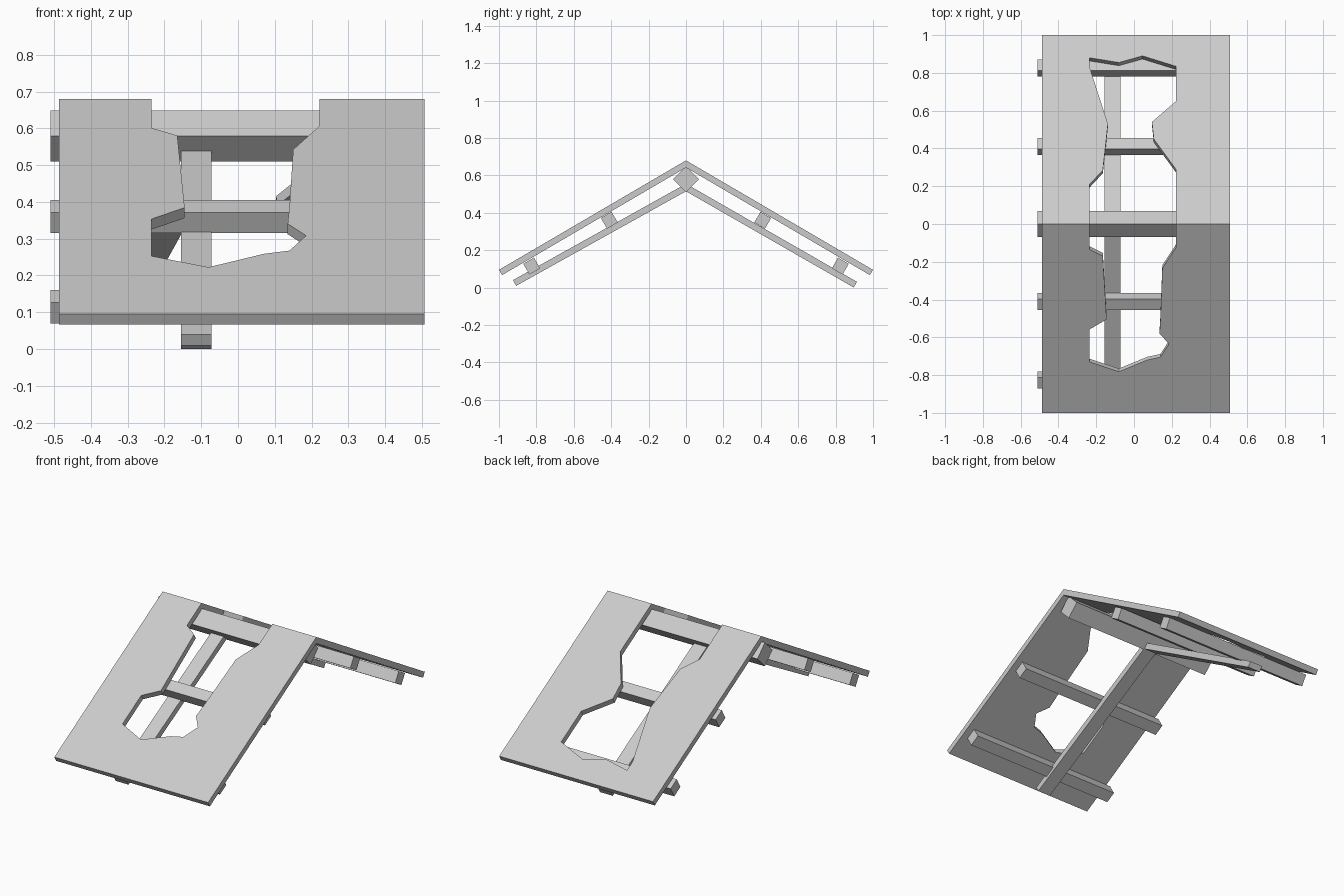
import bpy, bmesh, math
from mathutils import Vector, Matrix

cube = bpy.data.objects.get("Cube")
if cube:
    bpy.data.objects.remove(cube, do_unlink=True)

GREY = (0.6, 0.6, 0.6, 1)
mat = bpy.data.materials.new("plain grey")
mat.use_nodes = True
mat.diffuse_color = GREY
shader = mat.node_tree.nodes["Principled BSDF"]
shader.inputs["Base Color"].default_value = GREY

RIDGE, SLOPE, THICK = 0.68, 0.585, 0.033
ANGLE = math.atan(SLOPE)
LEFT_EDGE, RIGHT_EDGE = 0.507, -0.487


def finish(bm, name):
    bmesh.ops.remove_doubles(bm, verts=bm.verts, dist=0.0002)
    bmesh.ops.recalc_face_normals(bm, faces=bm.faces)
    mesh = bpy.data.meshes.new(name)
    bm.to_mesh(mesh)
    bm.free()
    mesh.materials.append(mat)
    obj = bpy.data.objects.new(name, mesh)
    bpy.context.collection.objects.link(obj)
    return obj


def bridge(bm, upper, lower, skip=lambda a, b: False):
    """Close two matching outlines into a solid."""
    top = [bm.verts.new(p) for p in upper]
    low = [bm.verts.new(p) for p in lower]
    bm.faces.new(top)
    bm.faces.new(low[::-1])
    for i in range(len(top)):
        j = (i + 1) % len(top)
        if not skip(upper[i], upper[j]):
            bm.faces.new((top[i], low[i], low[j], top[j]))


def add_slab(bm, side, hole):
    """One sloping sheet; hole lists (x, distance from ridge), left to right."""
    outline = [(RIGHT_EDGE, 1), (LEFT_EDGE, 1), (LEFT_EDGE, 0)]
    outline += hole + [(RIGHT_EDGE, 0)]
    upper, lower = [], []
    for x, d in outline:
        p = Vector((x, side * d, RIDGE - SLOPE * d))
        if d == 0:  # mitred along the ridge
            drop = Vector((0, 0, -THICK / math.cos(ANGLE)))
        else:
            drop = Vector((0, -side * math.sin(ANGLE), -math.cos(ANGLE))) * THICK
        upper.append(p)
        lower.append(p + drop)
    bridge(bm, upper, lower, lambda a, b: a.y == 0 and b.y == 0)


def beam(name, x0, x1, y, z, size, angle):
    """Square beam along x, turned about its own axis."""
    bm = bmesh.new()
    bmesh.ops.create_cube(bm, size=1, matrix=Matrix.Translation(((x0 + x1) / 2, y, z))
                          @ Matrix.Rotation(angle, 4, "X")
                          @ Matrix.Diagonal((x1 - x0, size, size, 1)))
    return finish(bm, name)


def rafter(name, side, foot_y, foot_z):
    """Flat board under the purlins, mitred at the ridge."""
    head_z, thick = 0.555, 0.035
    a = math.atan2(head_z - foot_z, foot_y)
    profile = [(0, head_z), (foot_y, foot_z),
               (foot_y - thick * math.sin(a), foot_z - thick * math.cos(a)),
               (0, head_z - thick / math.cos(a))]
    bm = bmesh.new()
    bridge(bm, *[[Vector((x, side * y, z)) for y, z in profile] for x in (-0.072, -0.155)])
    return finish(bm, name)


# Roof sheet with a ragged hole running over the ridge
front_hole = [(0.222, 0), (0.222, 0.125), (0.15, 0.235), (0.14, 0.5), (0.135, 0.58),
              (0.185, 0.635), (0.14, 0.705), (0.07, 0.72), (-0.08, 0.782),
              (-0.235, 0.73), (-0.235, 0.558), (-0.145, 0.505), (-0.165, 0.17),
              (-0.235, 0.135), (-0.235, 0)]
back_hole = [(0.222, 0), (0.222, 0.29), (0.105, 0.45), (0.095, 0.54), (0.222, 0.65),
             (0.222, 0.835), (0.045, 0.89), (-0.08, 0.855), (-0.235, 0.88),
             (-0.235, 0.83), (-0.138, 0.53), (-0.165, 0.285), (-0.235, 0.21), (-0.235, 0)]
bm = bmesh.new()
add_slab(bm, -1, front_hole)
add_slab(bm, 1, back_hole)
finish(bm, "roof_sheet")

# Ridge beam set on edge
beam("ridge_beam", -0.51, 0.47, 0, 0.579, 0.098, math.radians(45))

# Purlins under each slope
for side, label in ((-1, "front"), (1, "back")):
    for part, y, z in (("upper", 0.41, 0.36), ("lower", 0.825, 0.115)):
        beam(f"{label}_{part}_purlin", -0.51, 0.47, side * y, z, 0.066, -side * ANGLE)

# Rafters
rafter("front_rafter", -1, 0.925, 0.04)
rafter("back_rafter", 1, 0.914, 0.031)
